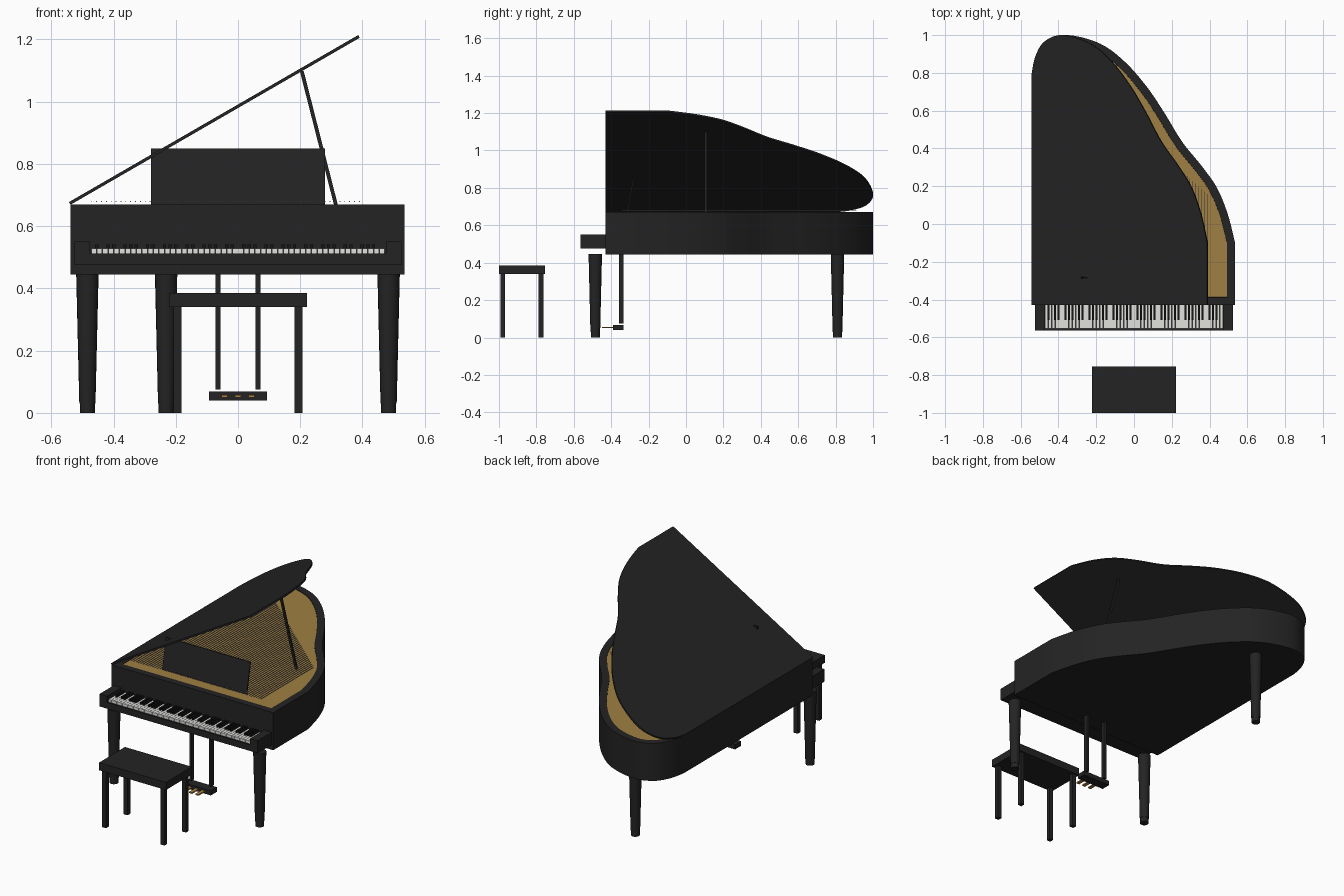
import bpy, bmesh, math
from mathutils import Vector, Matrix

if "Cube" in bpy.data.objects:
    bpy.data.objects.remove(bpy.data.objects["Cube"])


def material(name, rgb):
    m = bpy.data.materials.new(name)
    m.diffuse_color = (*rgb, 1)
    m.use_nodes = True
    m.node_tree.nodes["Principled BSDF"].inputs["Base Color"].default_value = m.diffuse_color
    return m


BLACK = material("black lacquer", (0.017, 0.017, 0.017))
EBONY = material("black key", (0.008, 0.008, 0.008))
GOLD = material("gold plate", (0.35, 0.215, 0.055))
BRASS = material("brass", (0.42, 0.23, 0.05))
IVORY = material("white key", (0.75, 0.75, 0.73))
STEEL = material("string steel", (0.42, 0.42, 0.42))


def finish(name, bm, *mats, smooth=False):
    bmesh.ops.recalc_face_normals(bm, faces=bm.faces)
    me = bpy.data.meshes.new(name)
    bm.to_mesh(me)
    bm.free()
    for m in mats:
        me.materials.append(m)
    ob = bpy.data.objects.new(name, me)
    bpy.context.collection.objects.link(ob)
    if smooth:
        bpy.ops.object.select_all(action='DESELECT')
        ob.select_set(True)
        bpy.context.view_layer.objects.active = ob
        bpy.ops.object.shade_smooth_by_angle(angle=math.radians(35))
    return ob


def boxes(name, mat, spans):
    """One object from boxes given as (x0, x1, y0, y1, z0, z1)."""
    bm = bmesh.new()
    for x0, x1, y0, y1, z0, z1 in spans:
        mtx = (Matrix.Translation(((x0 + x1) / 2, (y0 + y1) / 2, (z0 + z1) / 2))
               @ Matrix.Diagonal((x1 - x0, y1 - y0, z1 - z0, 1)))
        bmesh.ops.create_cube(bm, size=1, matrix=mtx)
    return finish(name, bm, mat)


def slab(outline, z0, z1):
    bm = bmesh.new()
    base = bm.faces.new([bm.verts.new((x, y, z0)) for x, y in outline])
    ext = bmesh.ops.extrude_face_region(bm, geom=[base], use_keep_orig=True)
    bmesh.ops.translate(bm, vec=(0, 0, z1 - z0),
                        verts=[g for g in ext["geom"] if isinstance(g, bmesh.types.BMVert)])
    bmesh.ops.recalc_face_normals(bm, faces=bm.faces)
    return bm


def spline(pts, steps=6):
    """Smooth curve through the points."""
    p = [Vector(q) for q in [pts[0]] + pts + [pts[-1]]]
    out = []
    for a, b, c, d in zip(p, p[1:], p[2:], p[3:]):
        for i in range(steps):
            t = i / steps
            out.append(0.5 * (2 * b + (c - a) * t + (2 * a - 5 * b + 4 * c - d) * t * t
                              + (3 * b - a - 3 * c + d) * t ** 3))
    return [tuple(v) for v in out] + [pts[-1]]


# Case outline shared by body and lid
CURVE = [(0.535, -0.10), (0.497, 0.05), (0.44, 0.19), (0.36, 0.305), (0.255, 0.435),
         (0.16, 0.59), (0.065, 0.73), (-0.05, 0.86), (-0.18, 0.955), (-0.35, 1.0),
         (-0.46, 0.965), (-0.515, 0.885), (-0.538, 0.79)]
OUTLINE = [(-0.538, -0.43), (0.535, -0.43)] + spline(CURVE)

# Case with the gold plate set inside the rim
bm = slab(OUTLINE, 0.445, 0.67)
top = max(bm.faces, key=lambda f: f.calc_center_median().z)
bmesh.ops.inset_region(bm, faces=[top], thickness=0.042, use_even_offset=True)
bmesh.ops.inset_region(bm, faces=[top], thickness=0.0005, depth=-0.003)
top.material_index = 1
finish("case", bm, BLACK, GOLD, smooth=True)

# Lid hinged on the straight side and opened by 30 degrees
bm = slab([(x + 0.538, y) for x, y in OUTLINE], 0, 0.01)
bmesh.ops.transform(bm, verts=bm.verts, matrix=Matrix.Translation((-0.538, 0, 0.669))
                    @ Matrix.Rotation(math.radians(-30), 4, 'Y'))
finish("lid", bm, BLACK, smooth=True)

# Lid prop
a, b = Vector((0.315, 0.105, 0.667)), Vector((0.205, 0.105, 1.098))
bm = bmesh.new()
bmesh.ops.create_cube(bm, size=1, matrix=Matrix.Translation((a + b) / 2)
                      @ (b - a).to_track_quat('Z', 'Y').to_matrix().to_4x4()
                      @ Matrix.Diagonal((0.012, 0.012, (b - a).length, 1)))
finish("lid_prop", bm, BLACK)

# Music desk leaning back
bm = bmesh.new()
bmesh.ops.create_cube(bm, size=1, matrix=Matrix.Translation((0, -0.298, 0.759))
                      @ Matrix.Rotation(math.radians(-11), 4, 'X')
                      @ Matrix.Diagonal((0.56, 0.008, 0.184, 1)))
finish("music_desk", bm, BLACK)

# Strings, shorter towards the treble side
N = 56
strings = []
for i in range(N):
    x = -0.47 + 0.86 * i / (N - 1)
    strings.append((x - 0.0014, x + 0.0014, -0.34, 0.15 + (0.4 - x) * 0.875, 0.6785, 0.6815))
boxes("strings", STEEL, strings)

# Keyboard
boxes("key_bed", BLACK, [(-0.525, 0.525, -0.563, -0.43, 0.475, 0.512)])
boxes("key_cheeks", BLACK, [(s * 0.5 - 0.025, s * 0.5 + 0.025, -0.563, -0.43, 0.512, 0.55)
                            for s in (-1, 1)])
W = 0.944 / 52
left = -0.472
boxes("white_keys", IVORY, [(left + i * W + 0.0008, left + (i + 1) * W - 0.0008,
                             -0.553, -0.43, 0.512, 0.528) for i in range(52)])
boxes("black_keys", EBONY, [(left + (i + 1) * W - 0.0052, left + (i + 1) * W + 0.0052,
                             -0.508, -0.43, 0.526, 0.541)
                            for i in range(51) if i % 7 in (0, 2, 3, 5, 6)])


# Tapered round legs on small feet
def leg(name, x, y):
    bm = bmesh.new()
    for r0, r1, z0, z1 in ((0.026, 0.036, 0.03, 0.446), (0.024, 0.024, 0, 0.03)):
        bmesh.ops.create_cone(bm, cap_ends=True, segments=20, radius1=r0, radius2=r1,
                              depth=z1 - z0, matrix=Matrix.Translation((x, y, (z0 + z1) / 2)))
    finish(name, bm, BLACK, smooth=True)


leg("front_leg_left", -0.484, -0.485)
leg("front_leg_right", 0.484, -0.485)
leg("rear_leg", -0.231, 0.81)

# Pedal lyre
boxes("lyre_rods", BLACK, [(s * 0.065 - 0.008, s * 0.065 + 0.008, -0.358, -0.334, 0.075, 0.446)
                           for s in (-1, 1)])
boxes("lyre_box", BLACK, [(-0.093, 0.093, -0.39, -0.333, 0.04, 0.068)])
boxes("pedals", BRASS, [(x - 0.01, x + 0.01, -0.45, -0.385, 0.05, 0.057)
                        for x in (-0.043, 0, 0.043)])

# Bench
boxes("bench_seat", BLACK, [(-0.222, 0.222, -1.0, -0.755, 0.34, 0.386)])
boxes("bench_legs", BLACK, [(sx * 0.194 - 0.013, sx * 0.194 + 0.013, y - 0.013, y + 0.013, 0, 0.34)
                            for sx in (-1, 1) for y in (-0.98, -0.776)])
